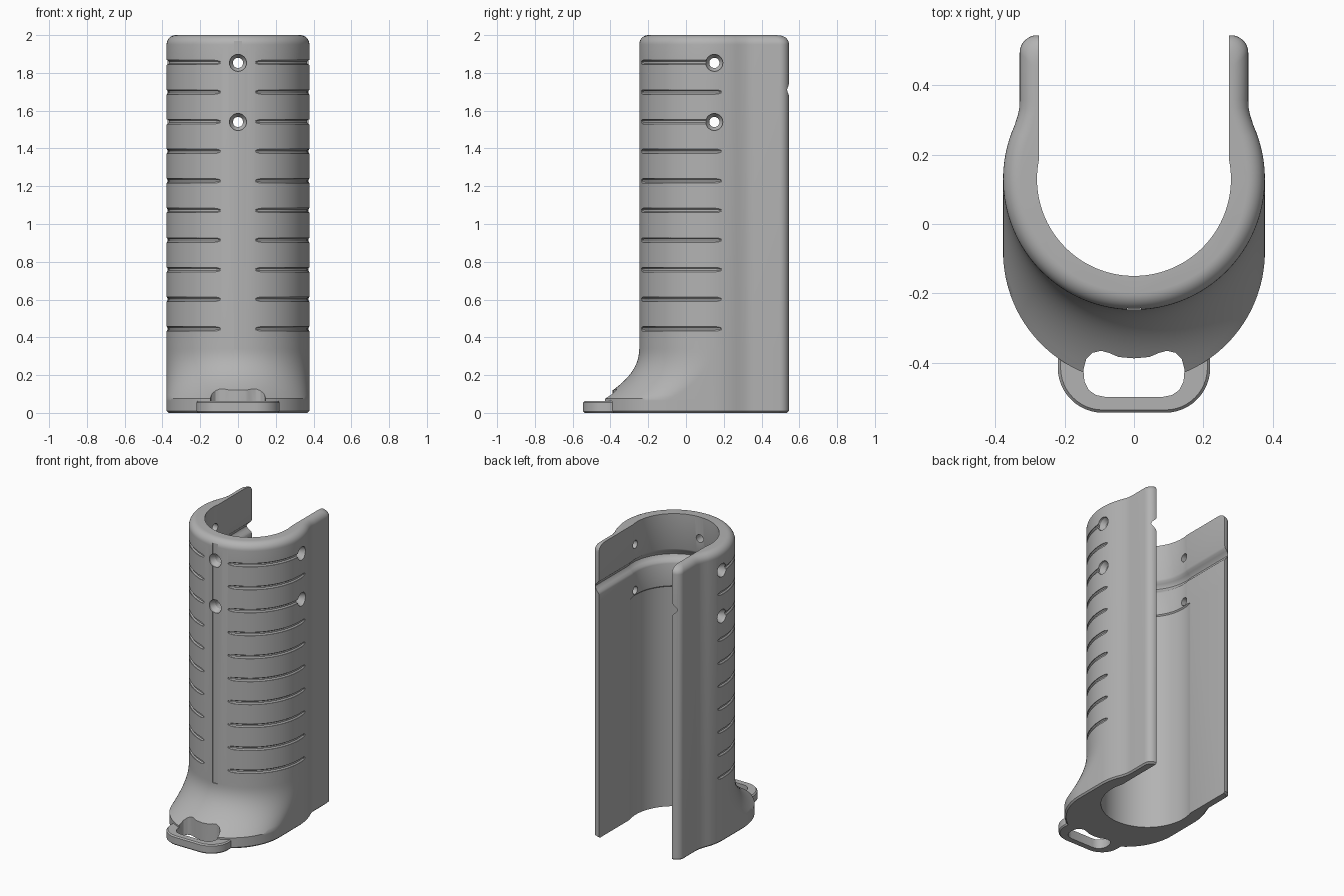
import bpy, bmesh
from math import sin, cos, pi, radians, acos, sqrt
from mathutils import Vector

if "Cube" in bpy.data.objects:
    bpy.data.objects.remove(bpy.data.objects["Cube"], do_unlink=True)

grey = bpy.data.materials.new("mid grey")
grey.use_nodes = True
grey.diffuse_color = (0.45, 0.45, 0.45, 1)
grey.node_tree.nodes["Principled BSDF"].inputs["Base Color"].default_value = (0.45, 0.45, 0.45, 1)

CY = 0.13        # y of the tube axis
R = 0.378        # outer radius
BORE = 0.28      # inner radius
HALF = 0.275     # half width of the open channel
BACK = 0.545


def loft(bm, rings):
    """Skin a closed solid through a list of equal-length rings."""
    loops = [[bm.verts.new(p) for p in ring] for ring in rings]
    n = len(loops[0])
    for a, b in zip(loops, loops[1:]):
        for i in range(n):
            j = (i + 1) % n
            bm.faces.new((a[i], a[j], b[j], b[i]))
    bm.faces.new(loops[0][::-1])
    bm.faces.new(loops[-1])


def make(name, solids):
    bm = bmesh.new()
    for rings in solids:
        loft(bm, rings)
    bmesh.ops.recalc_face_normals(bm, faces=bm.faces)
    mesh = bpy.data.meshes.new(name)
    bm.to_mesh(mesh)
    bm.free()
    mesh.materials.append(grey)
    ob = bpy.data.objects.new(name, mesh)
    bpy.context.collection.objects.link(ob)
    return ob


def combine(target, tool, operation):
    mod = target.modifiers.new(tool.name, 'BOOLEAN')
    mod.operation = operation
    mod.solver = 'EXACT'
    mod.object = tool
    bpy.context.view_layer.objects.active = target
    bpy.ops.object.modifier_apply(modifier=mod.name)
    bpy.data.objects.remove(tool, do_unlink=True)


def mirrored(half, z):
    """Close a half outline across x = 0 at height z."""
    other = [(-x, y) for x, y in reversed(half) if x > 1e-5]
    return [Vector((x, y, z)) for x, y in half + other]


def arc(cx, cy, r, a0, a1, n):
    angles = [radians(a0 + (a1 - a0) * i / n) for i in range(n + 1)]
    return [(cx + r * cos(a), cy + r * sin(a)) for a in angles]


# Outer shell: round front, slim straight sides, toe shifted forward at the foot
def outer(z, inset=0.0, shift=0.0):
    half = [(x, y - shift) for x, y in arc(0, CY, R - inset, -90, 0, 32)]
    half += arc(0, CY, R - inset, 3, 24, 7)
    half += [(0.335 - inset, 0.315), (0.331 - inset, 0.335), (0.33 - inset, 0.36)]
    half += [(x - inset, y - inset) for x, y in arc(0.28, BACK - 0.05, 0.05, 0, 90, 8)]
    return mirrored(half, z)


TOE = 0.21
rings = [outer(0, 0.01, TOE), outer(0.01, 0, TOE), outer(0.065, 0, TOE)]
for i in range(15):
    t = 1 - i / 14
    rings.append(outer(0.34 - 0.265 * t, 0, TOE * t ** 2.2))
for i in range(9):
    a = i / 8 * pi / 2
    rings.append(outer(1.95 + 0.05 * sin(a), 0.05 * (1 - cos(a))))
sleeve = make("sleeve", [rings])

# Front loop plate
def plate(z, inset):
    half = [(0, -BACK + inset)] + arc(0.09, -0.415, 0.13 - inset, -90, 0, 12)
    return mirrored(half + [(0.22 - inset, -0.39), (0.19, -0.33)], z)


combine(sleeve, make("loop_plate", [[plate(0, 0.008), plate(0.008, 0),
                                     plate(0.055, 0), plate(0.063, 0.008)]]), 'UNION')


# Bore and open channel, with a shallow lower relief and an inner groove
def bore(z, relief=0.0, spread=0.0):
    r, w = BORE + relief + spread, HALF + spread
    kink = acos(w / r) * 180 / pi
    return mirrored(arc(0, CY, r, -90, kink, 40) + [(w, 0.8)], z)


rings = [bore(-0.1, 0.008), bore(1.5, 0.008), bore(1.508)]
for i in range(9):
    u = i / 4 - 1
    rings.append(bore(1.71 + 0.05 * u, 0, 0.035 * (1 + cos(pi * u)) / 2))
rings.append(bore(2.1))
combine(sleeve, make("bore_cutter", [rings]), 'DIFFERENCE')

# Strap slot with a lobed rear edge
slot = [(0, -0.388), (0.045, -0.384), (0.07, -0.373), (0.095, -0.366), (0.12, -0.372),
        (0.138, -0.39), (0.146, -0.42), (0.143, -0.455), (0.13, -0.48),
        (0.11, -0.494), (0.085, -0.499)]
combine(sleeve, make("slot_cutter", [[mirrored(slot, -0.1), mirrored(slot, 0.3)]]), 'DIFFERENCE')

# Shallow vertical seam on the front
seam = [[Vector((x, y, z)) for x, y in ((-0.02, -0.3), (0.02, -0.3), (0.02, -0.243), (-0.02, -0.243))]
        for z in (0.335, 1.97)]
combine(sleeve, make("seam_cutter", [seam]), 'DIFFERENCE')

# Horizontal grip grooves on both sides
solids = []
for row in range(10):
    z = 0.445 + row * 0.1567
    for side in (-1, 1):
        rings = []
        for i in range(33):
            a = radians(14 + 85 * i / 32)
            end = min(i, 32 - i)
            r = 0.013 * (0.35, 0.85)[end] if end < 2 else 0.013
            rings.append([Vector((side * sin(a) * (R + 0.001 + r * cos(b)),
                                  CY - cos(a) * (R + 0.001 + r * cos(b)),
                                  z + r * sin(b)))
                          for b in [k * pi / 4 + pi / 8 for k in range(8)]])
        solids.append(rings)
combine(sleeve, make("grip_cutter", solids), 'DIFFERENCE')

# Countersunk screw holes at the front and both sides
solids = []
for z in (1.54, 1.853):
    for out, y in (((0, -1), CY), ((1, 0), 0.15), ((-1, 0), 0.15)):
        d = Vector((out[0], out[1], 0))
        across = Vector((-out[1], out[0], 0))
        base = Vector((0, y, z))
        rings = []
        for dist, r in ((0.2, 0.027), (0.335, 0.027), (0.362, 0.045), (0.43, 0.045)):
            rings.append([base + d * dist + across * (r * cos(b)) + Vector((0, 0, r * sin(b)))
                          for b in [k * pi / 12 for k in range(24)]])
        solids.append(rings)
combine(sleeve, make("hole_cutter", solids), 'DIFFERENCE')

# Smooth curved walls, keep crisp edges
bpy.ops.object.select_all(action='DESELECT')
sleeve.select_set(True)
bpy.context.view_layer.objects.active = sleeve
bpy.ops.object.shade_smooth_by_angle(angle=radians(30))
